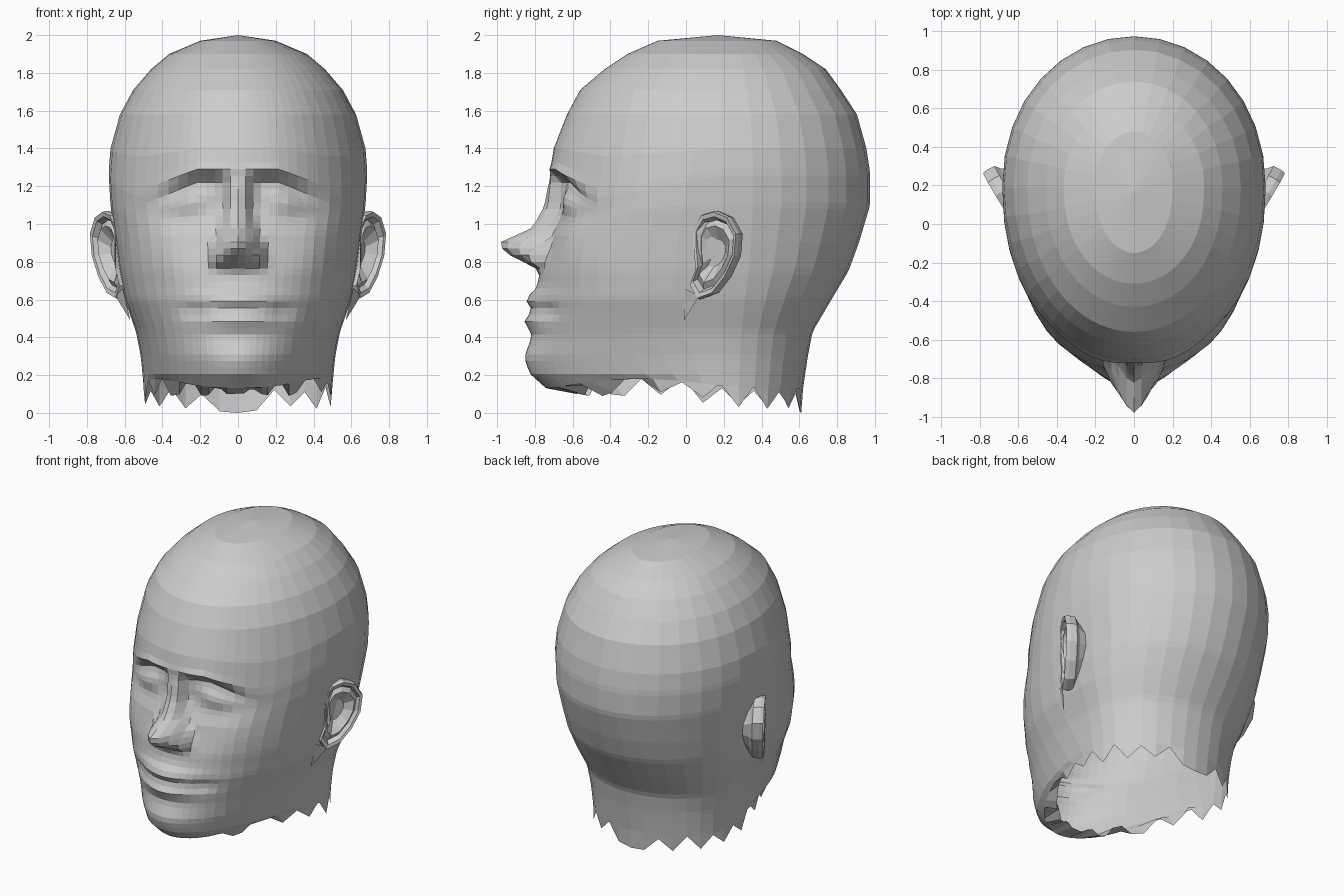
import bpy, bmesh, math, random
from mathutils import Vector

random.seed(4)
if "Cube" in bpy.data.objects:
    bpy.data.objects.remove(bpy.data.objects["Cube"])

skin = bpy.data.materials.new("plain grey")
skin.use_nodes = True
GREY = (0.6, 0.6, 0.6, 1)
skin.diffuse_color = GREY
skin.node_tree.nodes["Principled BSDF"].inputs["Base Color"].default_value = GREY


def lerp(v, table):
    """Piecewise linear lookup; each row is (key, value, value...)."""
    if v <= table[0][0]:
        return table[0][1:]
    for a, b in zip(table, table[1:]):
        if v <= b[0]:
            k = (v - a[0]) / (b[0] - a[0])
            return tuple(p + (q - p) * k for p, q in zip(a[1:], b[1:]))
    return table[-1][1:]


def bump(v, centre, spread):
    return math.exp(-((v - centre) / spread) ** 2)


def finish(bm, name):
    bmesh.ops.recalc_face_normals(bm, faces=bm.faces)
    mesh = bpy.data.meshes.new(name)
    bm.to_mesh(mesh)
    bm.free()
    mesh.materials.append(skin)
    obj = bpy.data.objects.new(name, mesh)
    bpy.context.collection.objects.link(obj)
    return obj


def bridge(bm, a, b):
    n = len(a)
    for i in range(n):
        j = (i + 1) % n
        bm.faces.new((a[i], a[j], b[j], b[i]))


# Skull sections: height, half width, front y, back y, front pointedness
SECTIONS = [
    (0.06, .50, -.58, .61, 1.15), (0.13, .50, -.74, .62, 1.25), (0.2, .505, -.81, .63, 1.2),
    (0.3, .515, -.83, .645, 1.05), (0.43, .54, -.81, .67, .88), (0.6, .60, -.795, .77, .77),
    (0.75, .63, -.775, .86, .77), (0.9, .65, -.73, .915, .78), (1.1, .675, -.70, .975, .82),
    (1.27, .685, -.72, .975, .92), (1.4, .675, -.70, .955, 1), (1.58, .625, -.63, .905, .98),
    (1.71, .555, -.56, .82, .95), (1.82, .46, -.43, .74, .92), (1.9, .365, -.31, .62, .9),
    (1.97, .2, -.15, .48, .9)]

# Nose: height, projection, half width
NOSE = [(.75, 0, .15), (.785, .06, .15), (.82, .16, .15), (.87, .235, .145),
        (.905, .25, .13), (.98, .095, .1), (1.08, .055, .08), (1.18, .025, .07), (1.25, 0, .07)]
SOCKET_Z = [(.93, 0), (1.03, .5), (1.1, .8), (1.22, 1), (1.262, .4), (1.28, 0)]
SOCKET_X = [(.04, 0), (.1, 1), (.3, .8), (.48, 0)]


def face_relief(x, z):
    """Forward projection of the facial features."""
    x = abs(x)
    out, width = lerp(z, NOSE)
    d = out * max(0, 1 - (x / width) ** 1.6)
    d += .045 * bump(x, .115, .035) * bump(z, .815, .035)        # nostril wings
    d -= .068 * lerp(z, SOCKET_Z)[0] * lerp(x, SOCKET_X)[0]      # eye sockets
    d += .045 * bump(x, .26, .11) * bump(z, 1.115, .055)         # eyeballs
    d += .015 * bump(x, .27, .12) * bump(z, 1.165, .02)          # eyelids
    d += .018 * bump(x, .2, .16) * bump(z, 1.29, .03)            # brow ridge
    d += .03 * bump(x, .43, .13) * bump(z, .88, .16)             # cheekbones
    for lip in (.6, .485):
        d += .05 * bump(x, 0, .2) * bump(z, lip, .045)
    d -= .02 * bump(x, .24, .06) * bump(z, .54, .04)             # mouth corners
    d += .025 * bump(x, 0, .2) * bump(z, .28, .09)               # chin
    return d


# Columns are dense over the face and wide over the back of the skull
half = [0, .06, .12, .18, .25, .32, .4, .48, .57, .67, .79, .93, 1.08, 1.24, 1.4]
half += [math.pi / 2 + i * math.pi / 16 for i in range(9)]
angles = half + [-t for t in reversed(half[1:-1])]

heights = [s[0] for s in SECTIONS if s[0] < .19 or s[0] > 1.36]
heights = sorted(heights + [.205 + .035 * i for i in range(33)])


def head_point(t, z):
    w, front, back, power = lerp(z, SECTIONS)
    middle = .19
    x, c = w * math.sin(t), math.cos(t)
    if z < .19:
        z += .05 * bump(abs(t), 1, .5)        # edge climbs under the jaw
    if c > 1e-6:
        y = middle + (front - middle) * c ** power - face_relief(x, z)
        # the outer brow and lid droop toward the temples
        droop = min(1, max(0, (abs(x) - .22) / .26)) * min(1, 1.6 * c)
        z -= .11 * droop * bump(z, 1.24, .16)
    else:
        y = middle + (back - middle) * abs(c) ** .95
    return Vector((x, y, z))


# Head shell, open at the neck
bm = bmesh.new()
rings = []
for z in heights:
    ring = [head_point(t, z) for t in angles]
    if z == heights[0]:
        # torn lower edge
        for i, (p, t) in enumerate(zip(ring, angles)):
            back = abs(t) / math.pi
            jag = .015 + .05 * min(1, back * 3)
            tooth = 1 if (i // 2 if back < .3 else i) % 2 else -1
            p.z += .05 - .045 * back + jag * tooth * random.uniform(.4, 1)
            p.z = max(p.z, 0)
    rings.append([bm.verts.new(p) for p in ring])
rings[0][len(half) - 1].co.z = 0
for a, b in zip(rings, rings[1:]):
    bridge(bm, a, b)
crown = bm.verts.new((0, .17, 2))
top = rings[-1]
for i, v in enumerate(top):
    bm.faces.new((v, top[(i + 1) % len(top)], crown))
finish(bm, "head")

# Ears: outline in y and z, layered from the skull out over the rim to the folds
OUTLINE = [(.04, .98), (.08, 1.05), (.15, 1.07), (.22, 1.04), (.27, .95), (.26, .83),
           (.21, .72), (.14, .63), (.06, .60), (.02, .67), (.05, .76), (.04, .88)]
LAYERS = [(.6, -.13), (.8, -.085), (.97, -.065), (1, -.02), (.97, .005), (.86, 0),
          (.78, -.03), (.64, -.01), (.5, -.03), (.3, -.06)]
OUTWARD = Vector((.85, -.53, 0))


def make_ear(side, name):
    bm = bmesh.new()
    rings = []
    for scale, depth in LAYERS:
        ring = []
        for y, z in OUTLINE:
            y, z = .14 + (y - .14) * scale, .85 + (z - .85) * scale
            p = Vector((.64 + .6 * (y - .04) + .04 * (z - .84), y, z)) + OUTWARD * depth
            ring.append(bm.verts.new((p.x * side, p.y, p.z)))
        rings.append(ring)
    for a, b in zip(rings, rings[1:]):
        bridge(bm, a, b)
    bm.faces.new(rings[-1])
    # small flap of skin under the lobe
    flap = [(.61, -.01, .66), (.65, .07, .62), (.57, -.01, .49)]
    bm.faces.new([bm.verts.new((x * side, y, z)) for x, y, z in flap])
    finish(bm, name)


make_ear(1, "left_ear")
make_ear(-1, "right_ear")
